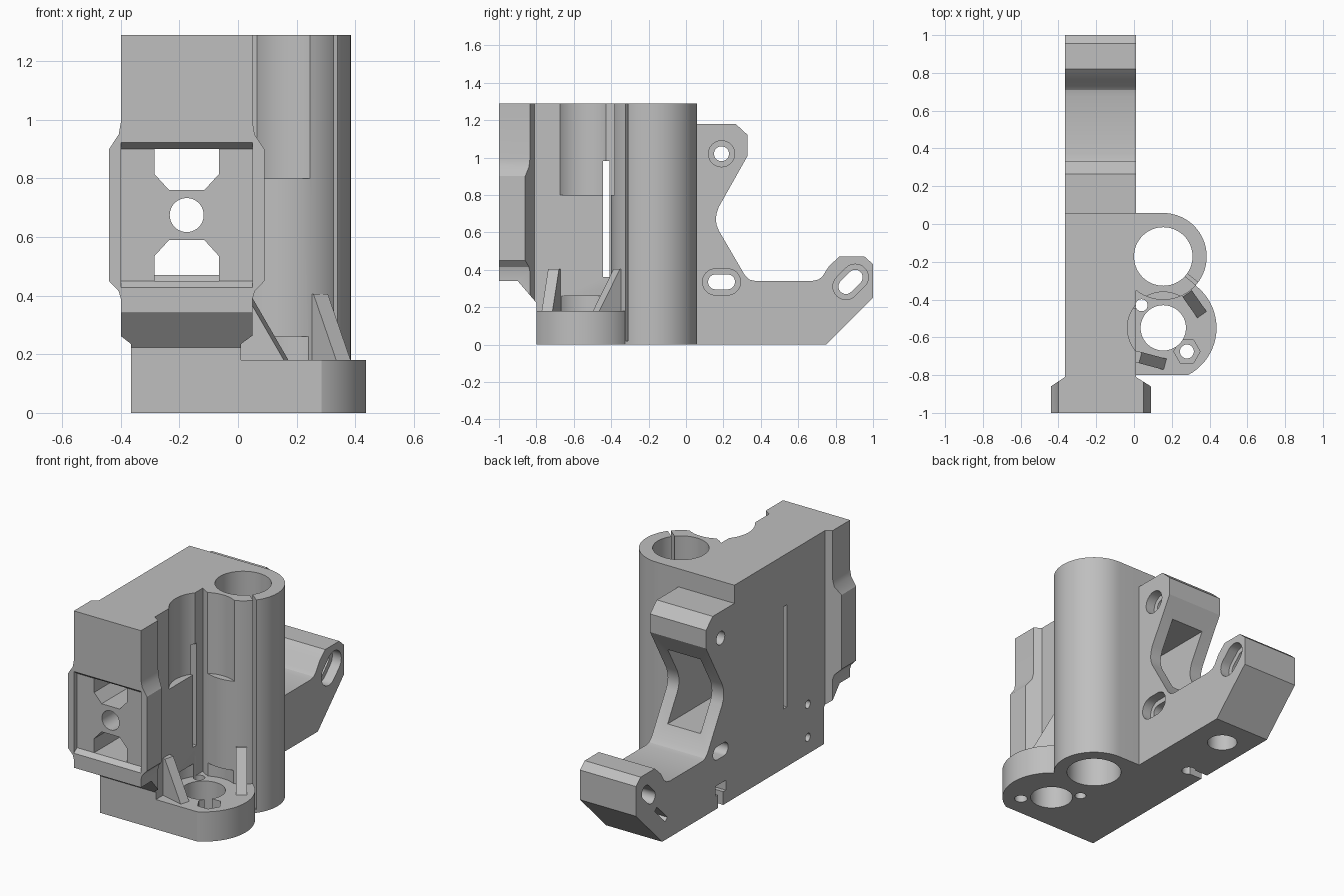
import bpy, bmesh, math
from mathutils import Matrix, Vector

cube = bpy.data.objects.get("Cube")
if cube:
    bpy.data.objects.remove(cube, do_unlink=True)

grey = bpy.data.materials.new("plain_grey")
grey.use_nodes = True
GREY = (0.52, 0.52, 0.52, 1)
grey.diffuse_color = GREY
grey.node_tree.nodes["Principled BSDF"].inputs["Base Color"].default_value = GREY

LEFT, RIGHT, BACK, TOP = -0.365, 0.01, 0.058, 1.29
SLEEVE = (0.155, -0.172)
SEAT = (0.155, -0.55)


def prism(name, pts, a, b, axis):
    """Extrude a flat outline from a to b along the given axis."""
    place = {"x": lambda p, d: (d, p[0], p[1]),
             "y": lambda p, d: (p[0], d, p[1]),
             "z": lambda p, d: (p[0], p[1], d)}[axis]
    bm = bmesh.new()
    low = [bm.verts.new(place(p, a)) for p in pts]
    high = [bm.verts.new(place(p, b)) for p in pts]
    bm.faces.new(low)
    bm.faces.new(high)
    for i in range(len(pts)):
        j = (i + 1) % len(pts)
        bm.faces.new((low[i], low[j], high[j], high[i]))
    bmesh.ops.recalc_face_normals(bm, faces=bm.faces)
    mesh = bpy.data.meshes.new(name)
    bm.to_mesh(mesh)
    bm.free()
    mesh.materials.append(grey)
    ob = bpy.data.objects.new(name, mesh)
    bpy.context.collection.objects.link(ob)
    return ob


def box(name, x, y, z):
    return prism(name, [(x[0], y[0]), (x[1], y[0]), (x[1], y[1]), (x[0], y[1])], *z, "z")


def ring(c, r, n=64):
    return [(c[0] + r * math.cos(math.tau * i / n), c[1] + r * math.sin(math.tau * i / n))
            for i in range(n)]


def slot(c, half, r, angle=0, n=16):
    """Rounded slot outline; half is the distance from centre to each end arc."""
    pts = []
    for side in (0, 1):
        t = angle + side * math.pi
        ex, ey = c[0] + half * math.cos(t), c[1] + half * math.sin(t)
        for i in range(n + 1):
            u = t - math.pi / 2 + math.pi * i / n
            if half or i < n:
                pts.append((ex + r * math.cos(u), ey + r * math.sin(u)))
    return pts


def combine(ob, other, op):
    mod = ob.modifiers.new(op, "BOOLEAN")
    mod.operation, mod.solver, mod.object = op, "EXACT", other
    bpy.context.view_layer.objects.active = ob
    bpy.ops.object.modifier_apply(modifier=mod.name)
    bpy.data.objects.remove(other, do_unlink=True)


# main block
body = box("bracket_body", (LEFT, RIGHT), (-0.8, BACK), (0, TOP))

# front flange: front outline trimmed by its plan and side outlines
half = [(0.225, TOP), (0.225, 0.99), (0.232, 0.95), (0.265, 0.9), (0.265, 0.45),
        (0.232, 0.415), (0.225, 0.39), (0.225, 0.26), (0.19, 0.21)]
mid = -0.175
outline = [(mid + x, z) for x, z in half] + [(mid - x, z) for x, z in reversed(half)]
flange = prism("flange", outline, -1, -0.78, "y")
plan = [(-0.45, -1.1), (0.1, -1.1), (0.09, -0.86), (0.01, -0.81), (0.01, -0.7),
        (LEFT, -0.7), (LEFT, -0.81), (-0.44, -0.86)]
combine(flange, prism("flange_plan", plan, 0, 1.5, "z"), "INTERSECT")
side = [(-1.1, 1.5), (-1.1, 0.34), (-0.9, 0.34), (-0.78, 0.2), (-0.7, 0.2), (-0.7, 1.5)]
combine(flange, prism("flange_side", side, -1, 1, "x"), "INTERSECT")

# rear mounting arm
arm = [(0, 0), (0.75, 0), (1, 0.25), (1, 0.43), (0.955, 0.47), (0.82, 0.47), (0.765, 0.42),
       (0.73, 0.365), (0.71, 0.348), (0.675, 0.34), (0.37, 0.34), (0.34, 0.347),
       (0.315, 0.37), (0.175, 0.61), (0.163, 0.64), (0.16, 0.67), (0.163, 0.7),
       (0.175, 0.735), (0.33, 1.01), (0.33, 1.12), (0.265, 1.18), (0, 1.18)]

parts = [
    flange,
    prism("rear_arm", arm, LEFT, RIGHT, "x"),
    prism("rod_sleeve", ring(SLEEVE, 0.23), 0, TOP, "z"),
    box("sleeve_web", (-0.05, SLEEVE[0]), (-0.15, BACK), (0, TOP)),
]
seat = prism("seat_base", ring(SEAT, 0.282), 0, 0.18, "z")
combine(seat, box("seat_trim", (-1, 1), (-0.8, 0), (-1, 1)), "INTERSECT")
corner = box("seat_corner", (-0.05, SEAT[0]), (-0.8, -0.3), (0, 0.18))
for part in parts + [seat, corner]:
    combine(body, part, "UNION")

# vertical bores, nut traps and the relief for the seated rod
cuts = [
    prism("sleeve_bore", ring(SLEEVE, 0.155), -1, 2, "z"),
    prism("seat_bore", ring(SEAT, 0.12), -1, 0.5, "z"),
    prism("rod_relief", ring(SEAT, 0.19), 0.8, 2, "z"),
    prism("lower_relief", ring(SEAT, 0.185), 0.18, 0.26, "z"),
    prism("base_screw", ring((0.28, -0.675), 0.037, 24), -1, 0.5, "z"),
    prism("base_nut", ring((0.28, -0.675), 0.07, 6), 0.1, 0.3, "z"),
    prism("inner_screw", ring((0.04, -0.43), 0.032, 24), -1, 0.3, "z"),
    prism("arm_bore", ring((-0.19, 0.56), 0.085, 32), -1, 0.22, "z"),
    prism("arm_screw", ring((-0.25, 0.19), 0.04, 24), -1, 0.2, "z"),
    box("arm_nut_slot", (-1, -0.2), (0.14, 0.24), (0.08, 0.14)),
    box("arm_screw_slot", (-1, -0.25), (0.165, 0.215), (-1, 0.1)),
]

# sleeve clamp slit
slit = box("clamp_slit", (0.1, 0.3), (-0.009, 0.009), (0.02, 2))
slit.matrix_world = Matrix.Translation((*SLEEVE, 0)) @ Matrix.Rotation(math.radians(-39), 4, "Z")
cuts.append(slit)

# belt passage with its front windows and shallow front recess
window = [(-0.11, 0), (-0.11, 0.085), (-0.06, 0.14), (0.06, 0.14), (0.11, 0.085), (0.11, 0)]
cuts += [
    box("belt_cavity", (-0.285, -0.065), (-0.65, 0.6), (0.45, 0.9)),
    prism("upper_window", [(mid + x, 0.9 - z) for x, z in window], -1.1, -0.6, "y"),
    prism("lower_window", [(mid + x, 0.45 + z) for x, z in window], -1.1, -0.6, "y"),
    prism("front_hole", ring((mid, 0.675), 0.058, 40), -1.1, -0.6, "y"),
    prism("front_recess", [(-1.01, 0.42), (-0.97, 0.45), (-0.97, 0.9), (-1.01, 0.93)],
          -0.4, 0.05, "x"),
    box("side_slot", (-1, 0.1), (-0.445, -0.41), (0.36, 0.98)),
    prism("angled_nut_slot", [(0.7, 0.13), (0.72, 0.11), (0.82, 0.21), (0.8, 0.23)],
          -1, -0.25, "x"),
]

# arm mounting holes with counterbores
for centre, length, angle in (((0.19, 1.02), 0, 0), ((0.19, 0.335), 0.032, 0),
                              ((0.88, 0.335), 0.035, math.radians(45))):
    cuts.append(prism("mount_hole", slot(centre, length, 0.04, angle), -1, 1, "x"))
    cuts.append(prism("mount_recess", slot(centre, length, 0.07, angle), -0.05, 1, "x"))
for z in (0.1, 0.3):
    cuts.append(prism("side_screw", ring((-0.645, z), 0.024, 20), -1, -0.2, "x"))
bpy.context.view_layer.update()
for cut in cuts:
    combine(body, cut, "DIFFERENCE")

# triangular support ribs on the base
for name, start, angle, run in (("front_rib", (0.005, -0.7), -15, 0.165),
                                ("sleeve_rib", (0.265, -0.345), -55, 0.165)):
    rib = prism(name, [(0, 0.17), (0, 0.405), (0.03, 0.405), (run, 0.18), (run, 0.17)],
                -0.03, 0.03, "y")
    rib.data.transform(Matrix.Translation((*start, 0)) @ Matrix.Rotation(math.radians(angle), 4, "Z"))

# smooth round walls, crisp edges
bpy.ops.object.select_all(action="DESELECT")
body.select_set(True)
bpy.context.view_layer.objects.active = body
bpy.ops.object.shade_smooth_by_angle(angle=math.radians(25))
